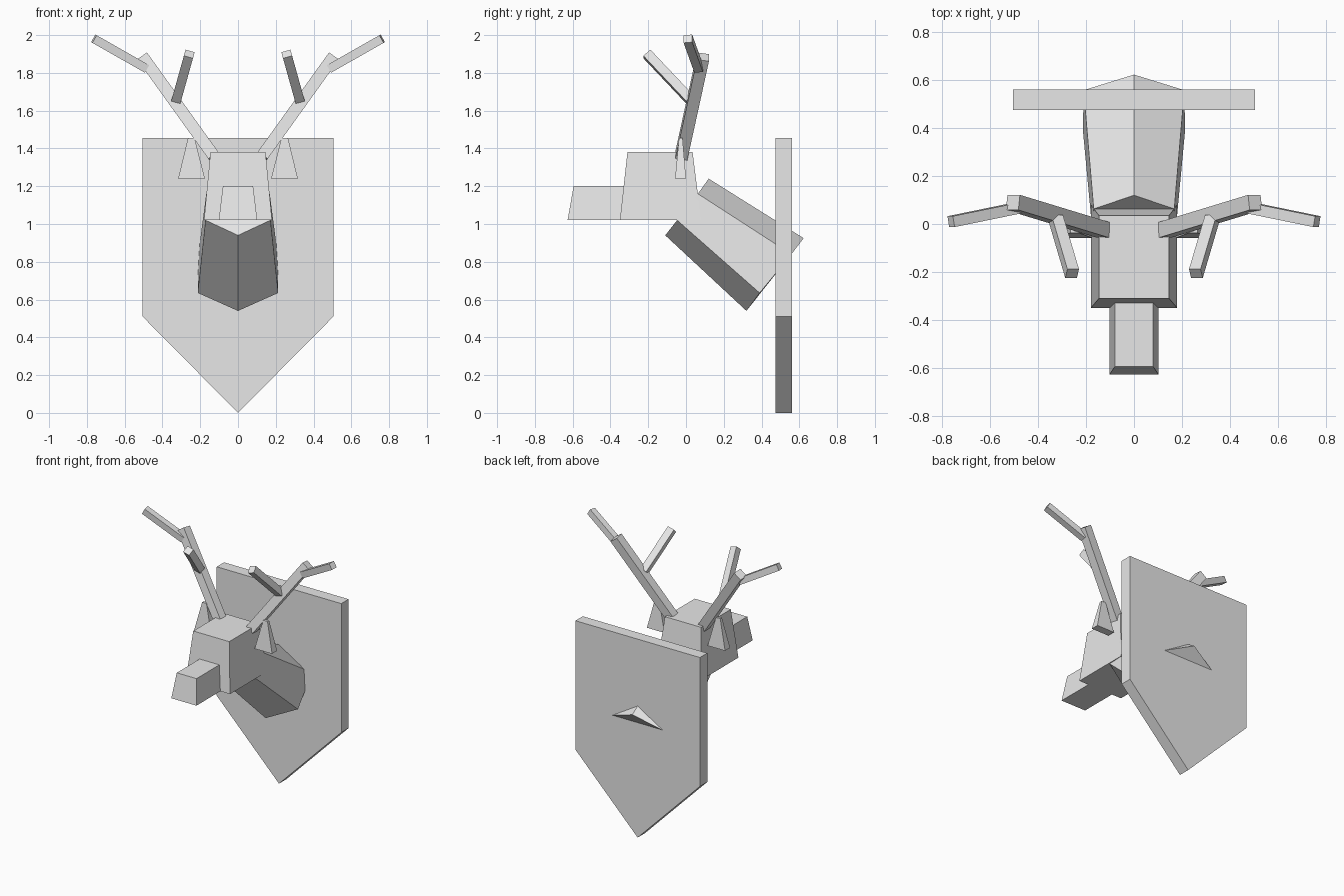
import bpy
from mathutils import Vector

cube = bpy.data.objects.get("Cube")
if cube:
    bpy.data.objects.remove(cube)

grey = bpy.data.materials.new("light_grey")
grey.use_nodes = True
grey.diffuse_color = (0.8, 0.8, 0.8, 1)
grey.node_tree.nodes["Principled BSDF"].inputs["Base Color"].default_value = (0.8, 0.8, 0.8, 1)


def loft(name, start, end):
    """Solid between two matching rings of points."""
    n = len(start)
    faces = [tuple(range(n)), tuple(range(n, 2 * n))]
    faces += [(i, (i + 1) % n, (i + 1) % n + n, i + n) for i in range(n)]
    mesh = bpy.data.meshes.new(name)
    mesh.from_pydata([tuple(p) for p in list(start) + list(end)], [], faces)
    bm = bmesh.new()
    bm.from_mesh(mesh)
    bmesh.ops.recalc_face_normals(bm, faces=bm.faces)
    bm.to_mesh(mesh)
    bm.free()
    mesh.materials.append(grey)
    obj = bpy.data.objects.new(name, mesh)
    bpy.context.collection.objects.link(obj)
    return obj


def rect(x0, x1, y0, y1, z):
    return [(x0, y0, z), (x1, y0, z), (x1, y1, z), (x0, y1, z)]


def beam(name, a, b, width):
    """Square bar from a to b, one pair of sides turned to the front."""
    a, b = Vector(a), Vector(b)
    d = (b - a).normalized()
    u = d.cross(Vector((0, 1, 0))).normalized()
    v = d.cross(u)
    ring = [(u * i + v * j) * width / 2 for i, j in ((-1, -1), (1, -1), (1, 1), (-1, 1))]
    loft(name, [a + r for r in ring], [b + r for r in ring])


def hexagon(top, upper, lower, bottom):
    """Ring with ridges on the centre line; upper and lower are (x, y, z)."""
    (ux, uy, uz), (lx, ly, lz) = upper, lower
    return [(0, *top), upper, lower, (0, *bottom), (-lx, ly, lz), (-ux, uy, uz)]


import bmesh

# Wall shield
shield = [(-0.505, 1.455), (0.505, 1.455), (0.505, 0.51), (0, 0), (-0.505, 0.51)]
loft("wall_shield", [(x, 0.475, z) for x, z in shield], [(x, 0.56, z) for x, z in shield])

# Neck, passing through the shield
loft("neck",
     hexagon((0.12, 1.24), (0.168, 0.063, 1.16), (0.172, -0.047, 1.02), (-0.11, 0.94)),
     hexagon((0.623, 0.925), (0.21, 0.558, 0.84), (0.213, 0.39, 0.635), (0.32, 0.54)))

# Head and muzzle
loft("head", rect(-0.18, 0.18, -0.35, 0.08, 1.02), rect(-0.146, 0.146, -0.31, 0.035, 1.38))
loft("muzzle", rect(-0.102, 0.102, -0.627, -0.30, 1.02), rect(-0.08, 0.08, -0.595, -0.32, 1.2))

# Ears and antlers on both sides
for side, s in (("left", 1), ("right", -1)):
    loft(side + "_ear", rect(s * 0.175, s * 0.317, -0.058, 0.0, 1.24),
         rect(s * 0.23, s * 0.265, -0.037, -0.018, 1.455))
    beam(side + "_antler_main", (s * 0.128, -0.025, 1.36), (s * 0.505, 0.09, 1.885), 0.064)
    beam(side + "_antler_outer_tine", (s * 0.485, 0.067, 1.823), (s * 0.763, 0.01, 1.981), 0.046)
    beam(side + "_antler_inner_tine", (s * 0.325, 0.02, 1.66), (s * 0.258, -0.207, 1.9), 0.05)
